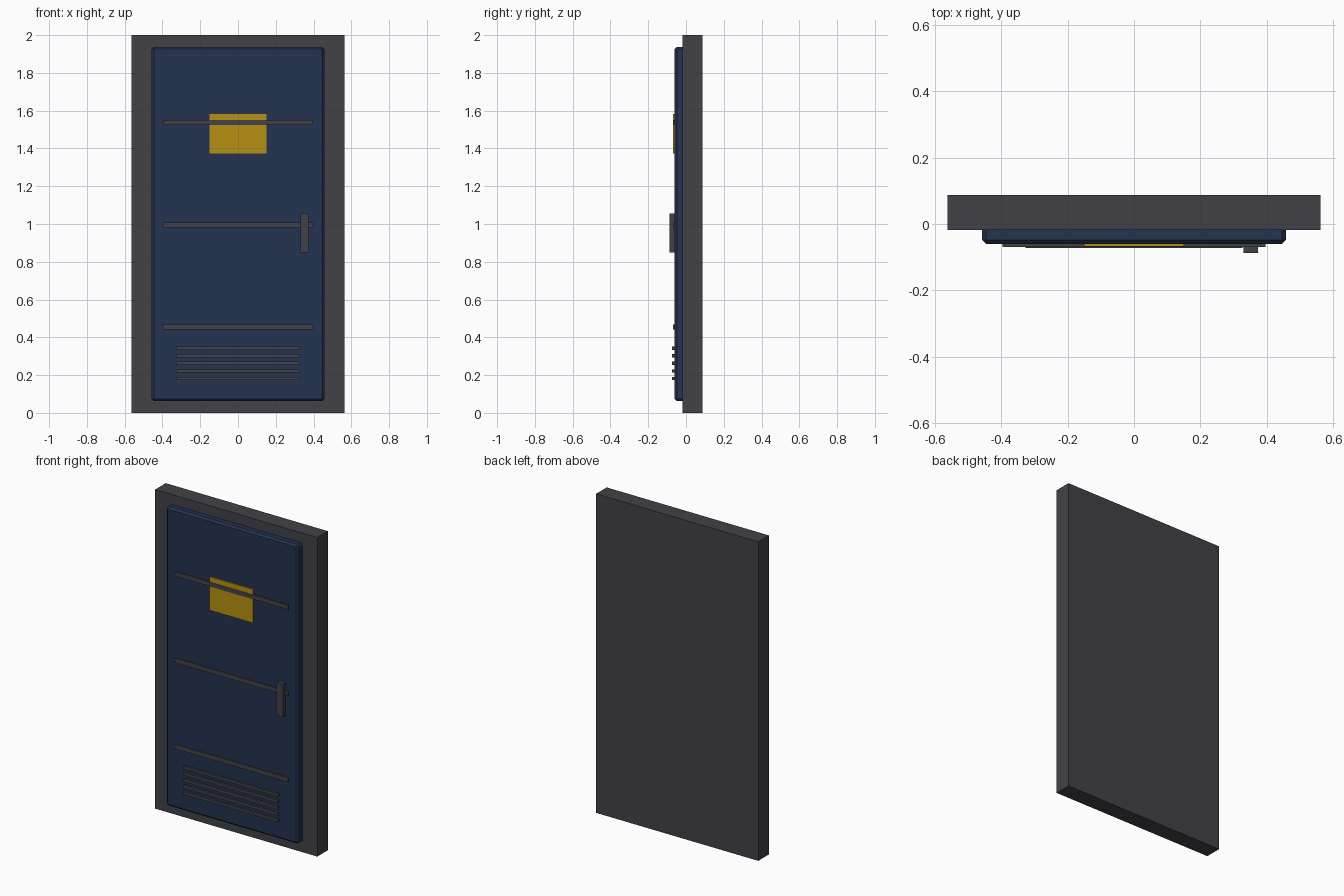
import bpy

if "Cube" in bpy.data.objects:
    bpy.data.objects.remove(bpy.data.objects["Cube"])


def material(name, rgb):
    m = bpy.data.materials.new(name)
    m.diffuse_color = (*rgb, 1.0)
    m.use_nodes = True
    m.node_tree.nodes["Principled BSDF"].inputs["Base Color"].default_value = m.diffuse_color
    return m


steel = material("dark_steel", (0.055, 0.053, 0.062))
navy = material("navy_paint", (0.018, 0.032, 0.082))
yellow = material("warning_yellow", (0.47, 0.28, 0.006))


def box(name, x, y, z, mat, bevel=0.0):
    """Box from (min, max) ranges on each axis."""
    bpy.ops.mesh.primitive_cube_add(size=1)
    ob = bpy.context.object
    ob.name = name
    ob.location = [(a + b) / 2 for a, b in (x, y, z)]
    ob.scale = [b - a for a, b in (x, y, z)]
    bpy.ops.object.transform_apply(location=False, rotation=False, scale=True)
    ob.data.materials.append(mat)
    if bevel:
        mod = ob.modifiers.new("chamfer", 'BEVEL')
        mod.width = bevel
        mod.segments = 1
    return ob


# Frame slab and chamfered door leaf
box("frame", (-0.5625, 0.5625), (-0.0175, 0.0875), (0, 2), steel)
box("door_panel", (-0.458, 0.458), (-0.060, 0.0), (0.0625, 1.9375), navy, 0.012)

# Horizontal ribs
for i, z in enumerate((0.455, 0.995, 1.537)):
    box(f"rib_{i + 1}", (-0.396, 0.396), (-0.0695, -0.05), (z - 0.014, z + 0.014), steel)

# Yellow sign plate, just behind the top rib face
box("sign_plate", (-0.15, 0.15), (-0.0675, -0.059), (1.373, 1.583), yellow)

# Vent slats
for i in range(5):
    z = 0.182 + 0.04 * i
    box(f"vent_slat_{i + 1}", (-0.327, 0.327), (-0.073, -0.055), (z - 0.009, z + 0.009), steel)

# Door handle
box("handle", (0.33, 0.373), (-0.0875, -0.055), (0.85, 1.056), steel)
